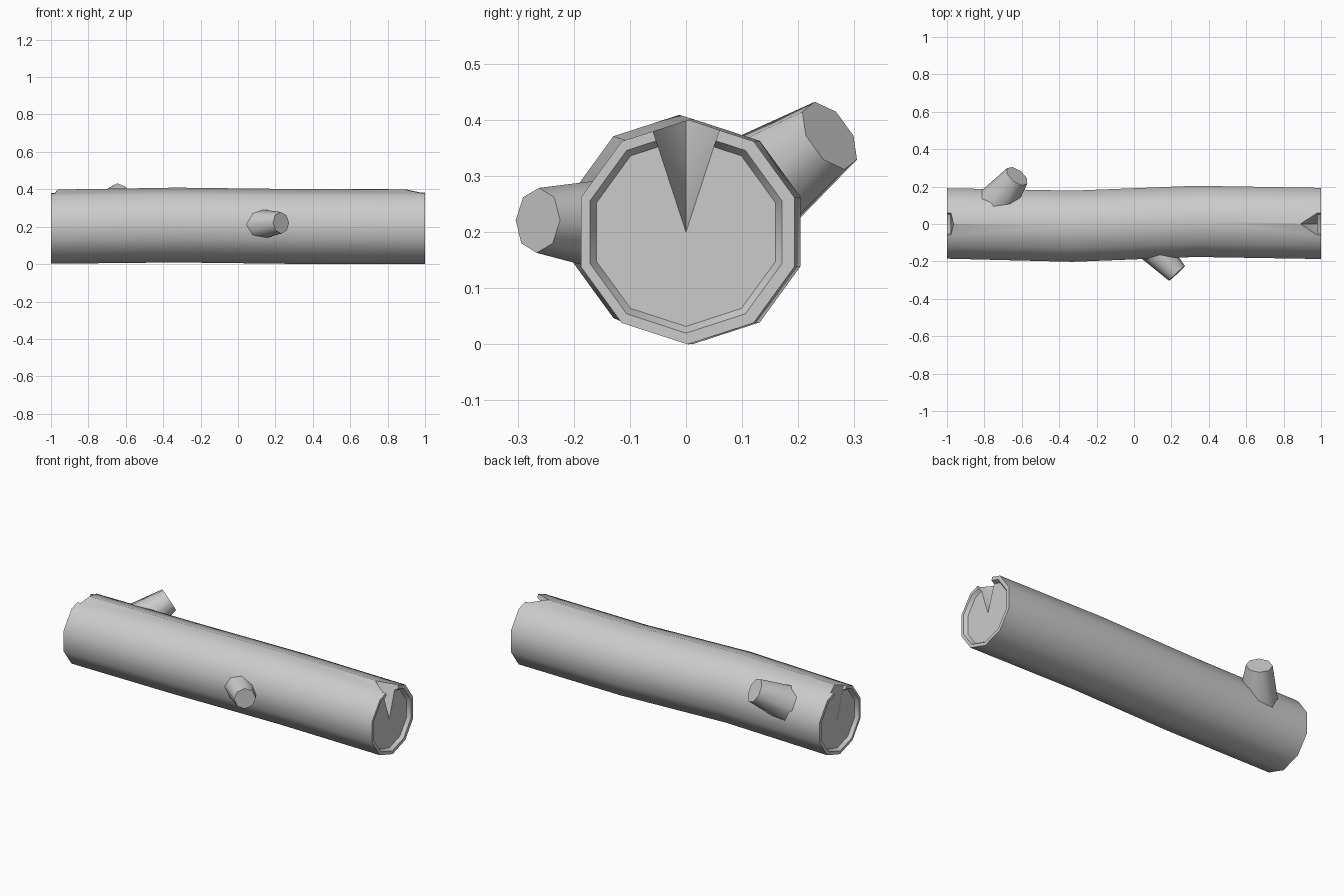
import bpy, bmesh, math
from mathutils import Vector

if "Cube" in bpy.data.objects:
    bpy.data.objects.remove(bpy.data.objects["Cube"])

SIDES = 10


def mesh_object(name, bm):
    bmesh.ops.recalc_face_normals(bm, faces=bm.faces[:])
    me = bpy.data.meshes.new(name)
    bm.to_mesh(me)
    bm.free()
    ob = bpy.data.objects.new(name, me)
    bpy.context.collection.objects.link(ob)
    return ob


def smooth(ob):
    bpy.ops.object.select_all(action='DESELECT')
    ob.select_set(True)
    bpy.context.view_layer.objects.active = ob
    bpy.ops.object.shade_smooth_by_angle(angle=math.radians(40))


def ring(bm, x, y, z, r):
    angles = [-math.pi / 2 + 2 * math.pi * i / SIDES for i in range(SIDES)]
    return [bm.verts.new((x, y + r * math.cos(a), z + r * math.sin(a))) for a in angles]


# Log trunk: gently bent tube with a raised rim and recessed cut face at each end
def make_trunk():
    sections = [
        (-0.98, 0.0, 0.2, 0.168), (-1.0, 0.0, 0.2, 0.18), (-1.0, 0.003, 0.2, 0.198),
        (-0.33, -0.012, 0.209, 0.2), (0.33, 0.014, 0.201, 0.2),
        (1.0, 0.003, 0.2, 0.2), (1.0, 0.0, 0.2, 0.18), (0.98, 0.0, 0.2, 0.168),
    ]
    bm = bmesh.new()
    rings = [ring(bm, *s) for s in sections]
    for a, b in zip(rings, rings[1:]):
        for i in range(SIDES):
            j = (i + 1) % SIDES
            bm.faces.new((a[i], a[j], b[j], b[i]))
    bm.faces.new(rings[0])
    bm.faces.new(rings[-1])
    return mesh_object("log_trunk", bm)


# Wedge-shaped split running from the middle of the cut face to the bark
def make_split_cutter(name, side, tip_x):
    apex = Vector((side * 0.979, 0, 0.2))
    tip = Vector((side * tip_x, 0, 0.4))
    corners = [Vector((side * 0.979, s * 0.062, 0.39)) for s in (-1, 1)]
    pts = [apex] + [apex + (p - apex) * 1.4 for p in [tip] + corners]
    out = Vector((side * 0.1, 0, 0))
    pts += [pts[0] + out, pts[2] + out, pts[3] + out]
    bm = bmesh.new()
    for p in pts:
        bm.verts.new(p)
    bmesh.ops.convex_hull(bm, input=bm.verts[:])
    ob = mesh_object(name, bm)
    ob.hide_render = True
    return ob


# Sawn-off branch stub, given by the centre of its cut and its direction
def make_stub(name, tip, direction, length, r_base, r_tip):
    d = Vector(direction).normalized()
    tip = Vector(tip)
    bpy.ops.mesh.primitive_cone_add(vertices=8, radius1=r_base, radius2=r_tip,
                                    depth=length, location=tip - d * length / 2,
                                    rotation=d.to_track_quat('Z', 'Y').to_euler())
    ob = bpy.context.object
    ob.name = name
    for p in ob.data.polygons:
        p.use_smooth = True
    ob.data.set_sharp_from_angle(angle=math.radians(50))


trunk = make_trunk()
for name, side, tip_x in (("right_split_cutter", 1, 0.89), ("left_split_cutter", -1, 0.965)):
    cutter = make_split_cutter(name, side, tip_x)
    mod = trunk.modifiers.new(name, 'BOOLEAN')
    mod.operation = 'DIFFERENCE'
    mod.solver = 'EXACT'
    mod.object = cutter
    bpy.context.view_layer.objects.active = trunk
    bpy.ops.object.modifier_apply(modifier=mod.name)
    bpy.data.objects.remove(cutter)
smooth(trunk)

make_stub("front_branch_stub", (0.23, -0.264, 0.221), (0.68, -0.73, 0.05), 0.24, 0.092, 0.058)
make_stub("back_branch_stub", (-0.625, 0.256, 0.372), (0.53, 0.68, 0.48), 0.26, 0.112, 0.069)
